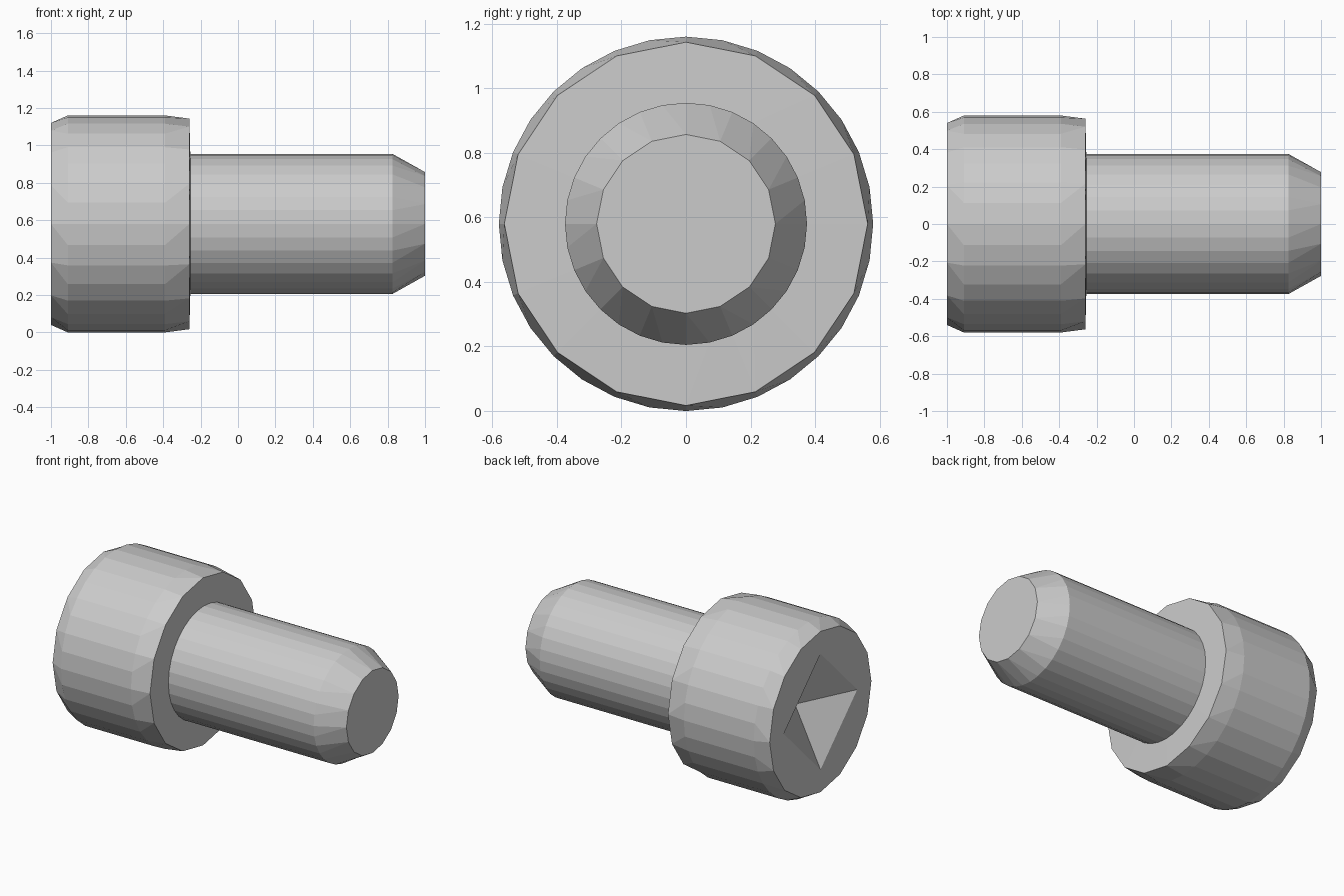
import bpy, bmesh, math

if "Cube" in bpy.data.objects:
    bpy.data.objects.remove(bpy.data.objects["Cube"])

CZ = 0.58  # height of the screw axis


def lathe(name, rings):
    """Skin rings of (x, radius, sides) around the x axis; n=1 is an apex."""
    bm = bmesh.new()
    loops = []
    for x, r, n in rings:
        loops.append([bm.verts.new((x, r * math.sin(math.tau * i / n),
                                    CZ + r * math.cos(math.tau * i / n)))
                      for i in range(n)])
    for a, b in zip(loops, loops[1:]):
        big, small = (a, b) if len(a) >= len(b) else (b, a)
        n, m = len(big), len(small)
        k = n // m
        for i in range(n):
            j = (i + 1) % n
            c, d = small[(i + k // 2) // k % m], small[(i + 1 + k // 2) // k % m]
            quad = [big[i], big[j], d] + ([c] if c is not d else [])
            face = bm.faces.new(quad)
            # orient consistently with the direction of the profile
            if big is b:
                face.normal_flip()
    if rings[-1][2] > 1 and name == "shank":
        bm.faces.new(loops[-1])
    bmesh.ops.recalc_face_normals(bm, faces=bm.faces)
    # the outer wall must point away from the axis
    wall = max(bm.faces, key=lambda f: f.calc_center_median().z)
    if wall.normal.z < 0:
        bmesh.ops.reverse_faces(bm, faces=bm.faces)
    me = bpy.data.meshes.new(name)
    bm.to_mesh(me)
    bm.free()
    ob = bpy.data.objects.new(name, me)
    bpy.context.collection.objects.link(ob)
    return ob


# head: four-sided pyramid socket, chamfered rim, underside down to the shank
lathe("head", [(-0.81, 0, 1), (-1, 0.39, 4), (-1, 0.54, 16), (-0.91, 0.58, 32),
               (-0.39, 0.58, 32), (-0.26, 0.563, 16), (-0.255, 0.375, 32)])

# shank: plain cylinder with a tapered tip
lathe("shank", [(-0.255, 0.375, 32), (0.825, 0.375, 32), (1, 0.277, 16)])
